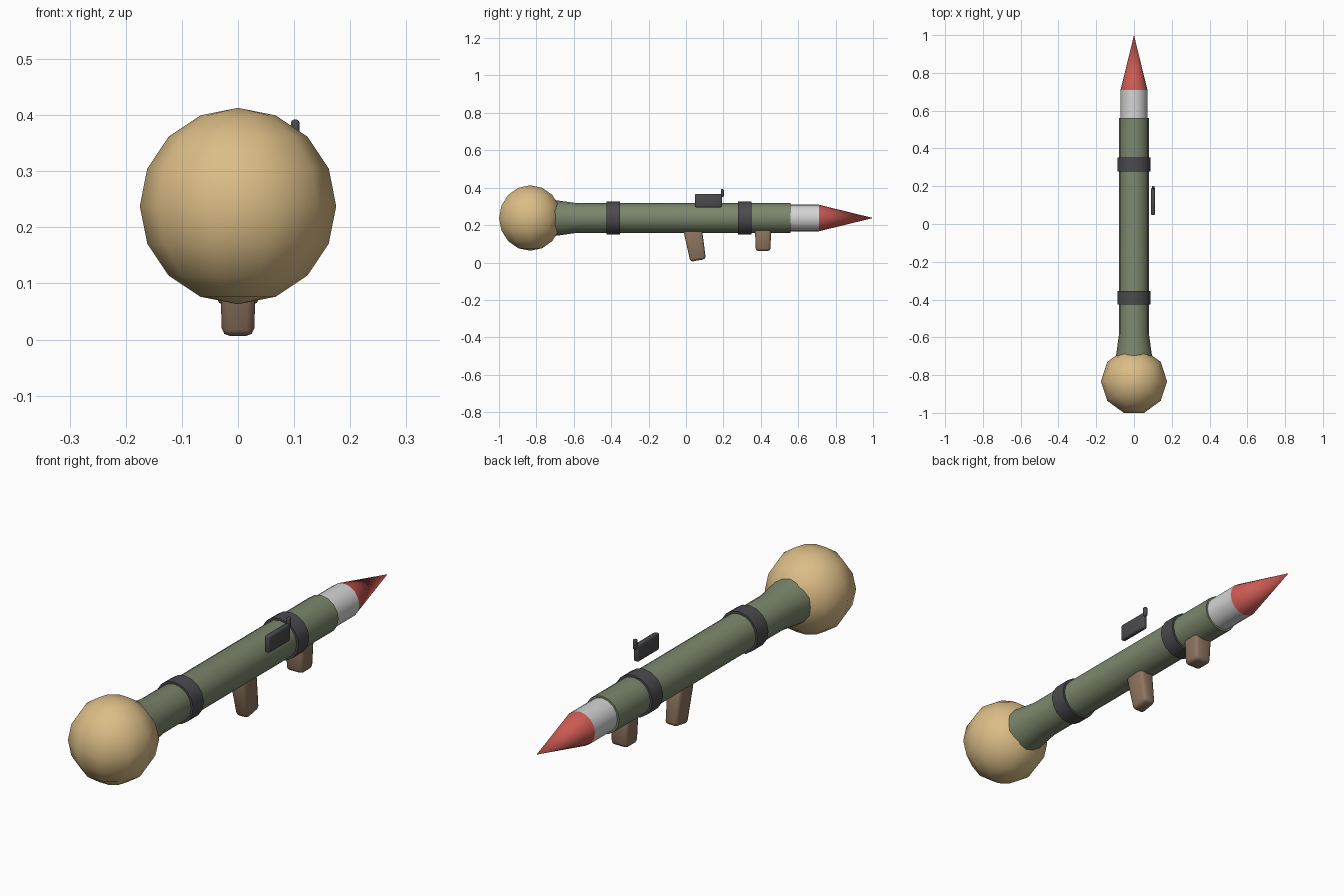
import bpy, bmesh, math
from mathutils import Matrix, Vector

cube = bpy.data.objects.get("Cube")
if cube:
    bpy.data.objects.remove(cube, do_unlink=True)

AXIS_Z = 0.238


def material(name, rgb):
    m = bpy.data.materials.new(name)
    m.use_nodes = True
    m.diffuse_color = (*rgb, 1)
    m.node_tree.nodes["Principled BSDF"].inputs["Base Color"].default_value = (*rgb, 1)
    return m


tan = material("tan", (0.71, 0.51, 0.24))
green = material("olive green", (0.2, 0.24, 0.15))
dark = material("dark grey", (0.07, 0.07, 0.077))
white = material("off white", (0.66, 0.66, 0.66))
red = material("red", (0.6, 0.1, 0.085))
brown = material("brown", (0.27, 0.175, 0.115))


def finish(name, bm, mat, angle=40):
    bmesh.ops.recalc_face_normals(bm, faces=bm.faces)
    mesh = bpy.data.meshes.new(name)
    bm.to_mesh(mesh)
    bm.free()
    mesh.materials.append(mat)
    obj = bpy.data.objects.new(name, mesh)
    bpy.context.scene.collection.objects.link(obj)
    bpy.ops.object.select_all(action="DESELECT")
    obj.select_set(True)
    bpy.context.view_layer.objects.active = obj
    bpy.ops.object.shade_smooth_by_angle(angle=math.radians(angle))
    return obj


def lathe(name, profile, mat, sides=16):
    """Closed solid turned about the long axis from (y, radius) pairs."""
    bm = bmesh.new()
    rings = []
    for y, r in profile:
        angles = [math.tau * i / sides for i in range(sides)]
        rings.append([bm.verts.new((r * math.cos(a), y, AXIS_Z + r * math.sin(a)))
                      for a in angles])
    for a, b in zip(rings, rings[1:]):
        for i in range(sides):
            j = (i + 1) % sides
            bm.faces.new((a[i], a[j], b[j], b[i]))
    bm.faces.new(rings[0])
    bm.faces.new(rings[-1])
    bmesh.ops.remove_doubles(bm, verts=bm.verts, dist=0.0001)
    return finish(name, bm, mat)


def block(name, centre, size, mat, bevel, tilt=0, taper=1):
    """Rounded box, narrowed at its foot and tilted in the side plane."""
    bm = bmesh.new()
    bmesh.ops.create_cube(bm, size=1)
    for v in bm.verts:
        v.co *= Vector(size)
        if v.co.z < 0:
            v.co.x *= taper
            v.co.y *= taper
    bmesh.ops.bevel(bm, geom=bm.edges[:], offset=bevel, segments=2,
                    profile=0.5, affect="EDGES")
    bm.transform(Matrix.Translation(centre) @ Matrix.Rotation(tilt, 4, "X"))
    return finish(name, bm, mat, 60)


# Round low-poly ball at the front
bm = bmesh.new()
turn = Matrix.Translation((0, -0.833, AXIS_Z)) @ Matrix.Rotation(math.pi / 2, 4, "Z")
bmesh.ops.create_uvsphere(bm, u_segments=10, v_segments=8, radius=0.175, matrix=turn)
finish("front_ball", bm, tan, 60)

# Tube with flared end, and the two bands round it
lathe("launch_tube", [(-0.71, 0.097), (-0.58, 0.079), (0.56, 0.079)], green)
for name, y in (("front_band", -0.39), ("rear_band", 0.315)):
    lathe(name, [(y - 0.036, 0.088), (y + 0.036, 0.088)], dark)

# Rocket
lathe("rocket_body", [(0.5, 0.071), (0.71, 0.071)], white)
lathe("rocket_nose", [(0.71, 0.071), (1.0, 0)], red)

# Handles
block("main_grip", (0, 0.05, 0.095), (0.068, 0.1, 0.17), brown, 0.014,
      tilt=math.radians(10), taper=0.84)
block("support_grip", (0, 0.412, 0.124), (0.084, 0.087, 0.125), brown, 0.014, taper=0.9)

# Side sight with its small upright
block("sight_body", (0.101, 0.12, 0.331), (0.022, 0.145, 0.072), dark, 0.007)
block("sight_post", (0.102, 0.194, 0.371), (0.015, 0.016, 0.042), dark, 0.005)
